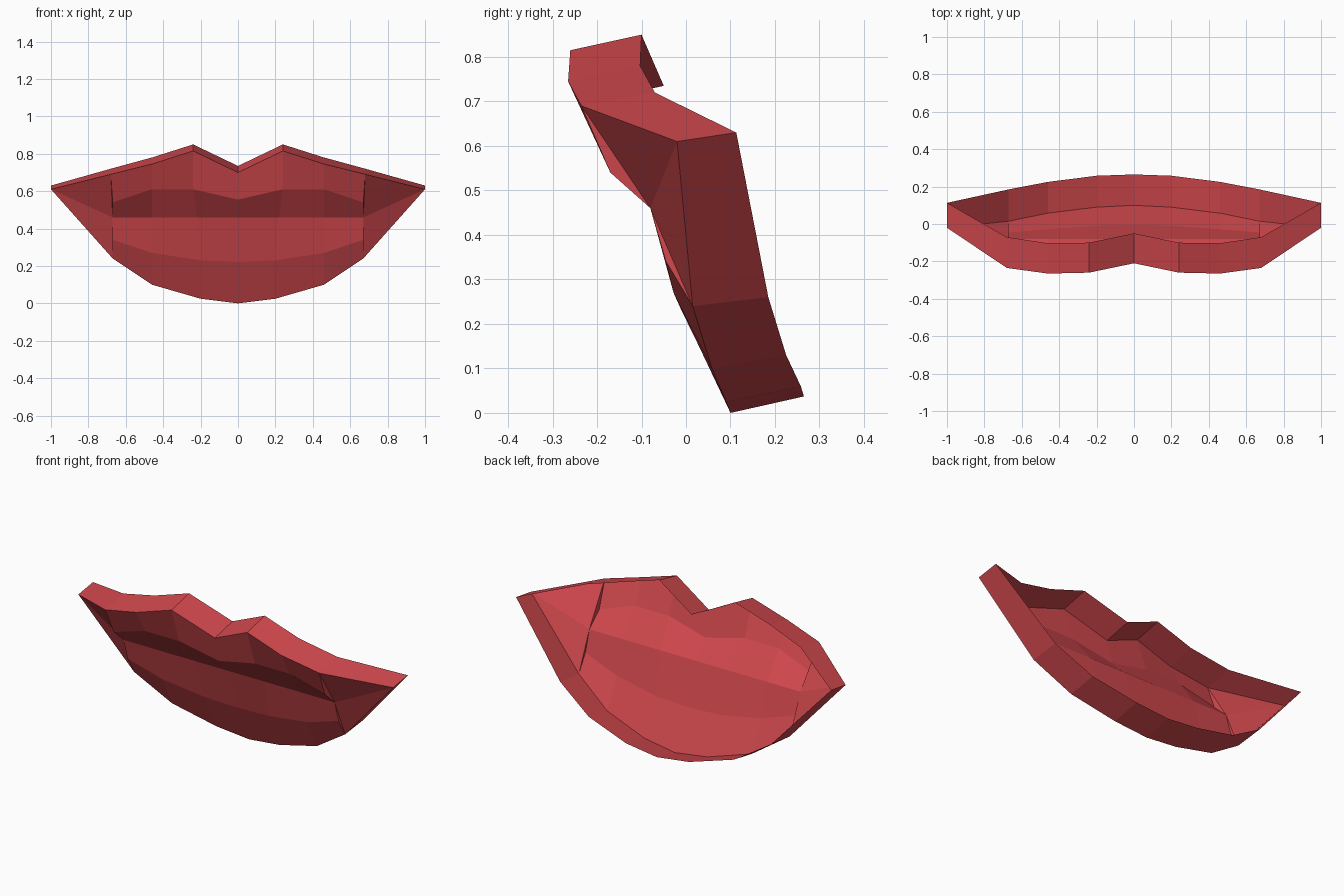
import bpy, bmesh

if "Cube" in bpy.data.objects:
    bpy.data.objects.remove(bpy.data.objects["Cube"])

red = bpy.data.materials.new("lip_red")
red.diffuse_color = (0.64, 0.065, 0.075, 1)
red.use_nodes = True
red.node_tree.nodes["Principled BSDF"].inputs["Base Color"].default_value = red.diffuse_color

# Right-half curves, from the middle outwards
top_front = [(0, -.21, .70), (.24, -.26, .815), (.46, -.265, .745), (.68, -.235, .69)]
top_back = [(0, -.05, .735), (.24, -.10, .85), (.46, -.103, .78), (.68, -.07, .72)]
upper_fold = [(0, -.175, .555), (.24, -.19, .61), (.46, -.19, .61), (.67, -.17, .54)]
mouth_line = [(0, -.08, .46), (.22, -.08, .46), (.46, -.08, .46), (.67, -.08, .46)]
lower_fold = [(0, -.005, .222), (.2, -.01, .23), (.46, -.028, .27), (.67, -.045, .34)]
low_front = [(0, .10, .0), (.2, .09, .025), (.46, .058, .10), (.67, .015, .24)]
low_back = [(0, .265, .037), (.2, .258, .06), (.46, .225, .13), (.67, .185, .26)]
corner_front, corner_back = (1, -.02, .61), (1, .113, .63)


def build(name, strips, extra=()):
    """Skin between neighbouring curves, add single faces, mirror in x."""
    bm = bmesh.new()

    def face(points):
        bm.faces.new([bm.verts.new(p) for p in points])

    for a, b in strips:
        for i in range(len(a) - 1):
            face((a[i], b[i], b[i + 1], a[i + 1]))
    for points in extra:
        face(points)
    bmesh.ops.remove_doubles(bm, verts=bm.verts, dist=0.0005)
    bmesh.ops.recalc_face_normals(bm, faces=bm.faces)
    # Point the shell towards the front
    if sum(f.normal.y * f.calc_area() for f in bm.faces) > 0:
        bmesh.ops.reverse_faces(bm, faces=bm.faces)
    mesh = bpy.data.meshes.new(name)
    bm.to_mesh(mesh)
    bm.free()
    mesh.materials.append(red)
    obj = bpy.data.objects.new(name, mesh)
    bpy.context.collection.objects.link(obj)
    mirror = obj.modifiers.new("mirror", "MIRROR")
    mirror.use_clip = True
    return obj


# Whole open-backed shell: lips, outer rim and mouth corners
build("lips",
      [(top_front, upper_fold), (upper_fold, mouth_line),
       (mouth_line, lower_fold), (lower_fold, low_front),
       (top_back + [corner_back], top_front + [corner_front]),
       (low_front + [corner_front], low_back + [corner_back])],
      [(top_front[-1], mouth_line[-1], corner_front),        # cheek triangles
       (mouth_line[-1], low_front[-1], corner_front),
       (top_front[-1], upper_fold[-1], mouth_line[-1]),      # narrow side steps
       (mouth_line[-1], lower_fold[-1], low_front[-1])])
